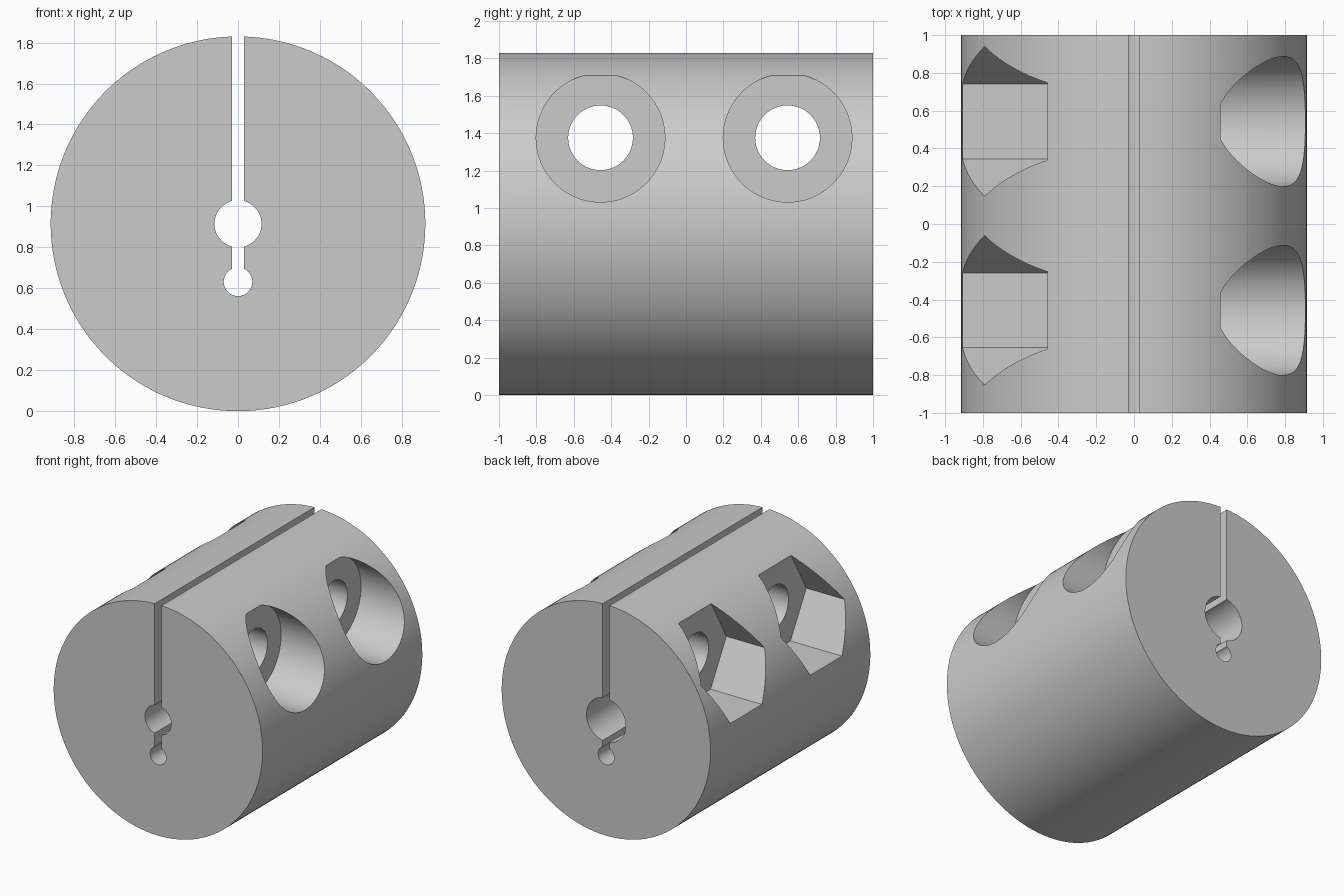
import bpy
from math import pi

if "Cube" in bpy.data.objects:
    bpy.data.objects.remove(bpy.data.objects["Cube"], do_unlink=True)

RADIUS = 0.915          # clamp body radius, also its axis height
SCREW_Z = 1.375         # height of the clamp screws
SEAT_X = 0.457          # depth of the screw head and nut seats
ALONG_X, ALONG_Y = (0, pi / 2, 0), (pi / 2, 0, 0)

steel = bpy.data.materials.new("light grey metal")
steel.use_nodes = True
grey = (0.6, 0.6, 0.6, 1)
steel.diffuse_color = grey
steel.node_tree.nodes["Principled BSDF"].inputs["Base Color"].default_value = grey


def cylinder(name, radius, depth, location, rotation, sides=96):
    bpy.ops.mesh.primitive_cylinder_add(vertices=sides, radius=radius, depth=depth,
                                        location=location, rotation=rotation)
    obj = bpy.context.object
    obj.name = name
    obj.data.materials.append(steel)
    return obj


def cut(target, cutter):
    cutter.hide_render = True
    mod = target.modifiers.new("cut", 'BOOLEAN')
    mod.operation = 'DIFFERENCE'
    mod.solver = 'EXACT'
    mod.object = cutter
    bpy.context.view_layer.objects.active = target
    bpy.ops.object.modifier_apply(modifier=mod.name)
    bpy.data.objects.remove(cutter, do_unlink=True)


# Round clamp body
body = cylinder("clamp_body", RADIUS, 2, (0, 0, RADIUS), ALONG_Y, 160)

# Stepped shaft bore: narrow in front, wide behind
cut(body, cylinder("narrow_bore", 0.115, 3, (0, 0, RADIUS), ALONG_Y, 64))
cut(body, cylinder("wide_bore", 0.172, 2, (0, 1, RADIUS), ALONG_Y, 64))

# Relief hole and clamping slot above it
cut(body, cylinder("relief_hole", 0.07, 3, (0, 0, 0.632), ALONG_Y, 48))
bpy.ops.mesh.primitive_cube_add(size=1, location=(0, 0, 1.632))
slot = bpy.context.object
slot.name = "clamp_slot"
slot.scale = (0.06, 3, 2)
cut(body, slot)

# Two clamp screws: through hole, round head seat on the left, hex nut seat on the right
for y in (-0.457, 0.543):
    cut(body, cylinder("screw_hole", 0.173, 3, (0, y, SCREW_Z), ALONG_X, 64))
    cut(body, cylinder("head_seat", 0.344, 1, (SEAT_X + 0.5, y, SCREW_Z), ALONG_X))
    cut(body, cylinder("nut_seat", 0.396, 1, (-SEAT_X - 0.5, y, SCREW_Z), ALONG_X, 6))

# Smooth curved walls with crisp rims
bpy.ops.object.select_all(action='DESELECT')
body.select_set(True)
bpy.context.view_layer.objects.active = body
bpy.ops.object.shade_smooth_by_angle(angle=pi / 6)
